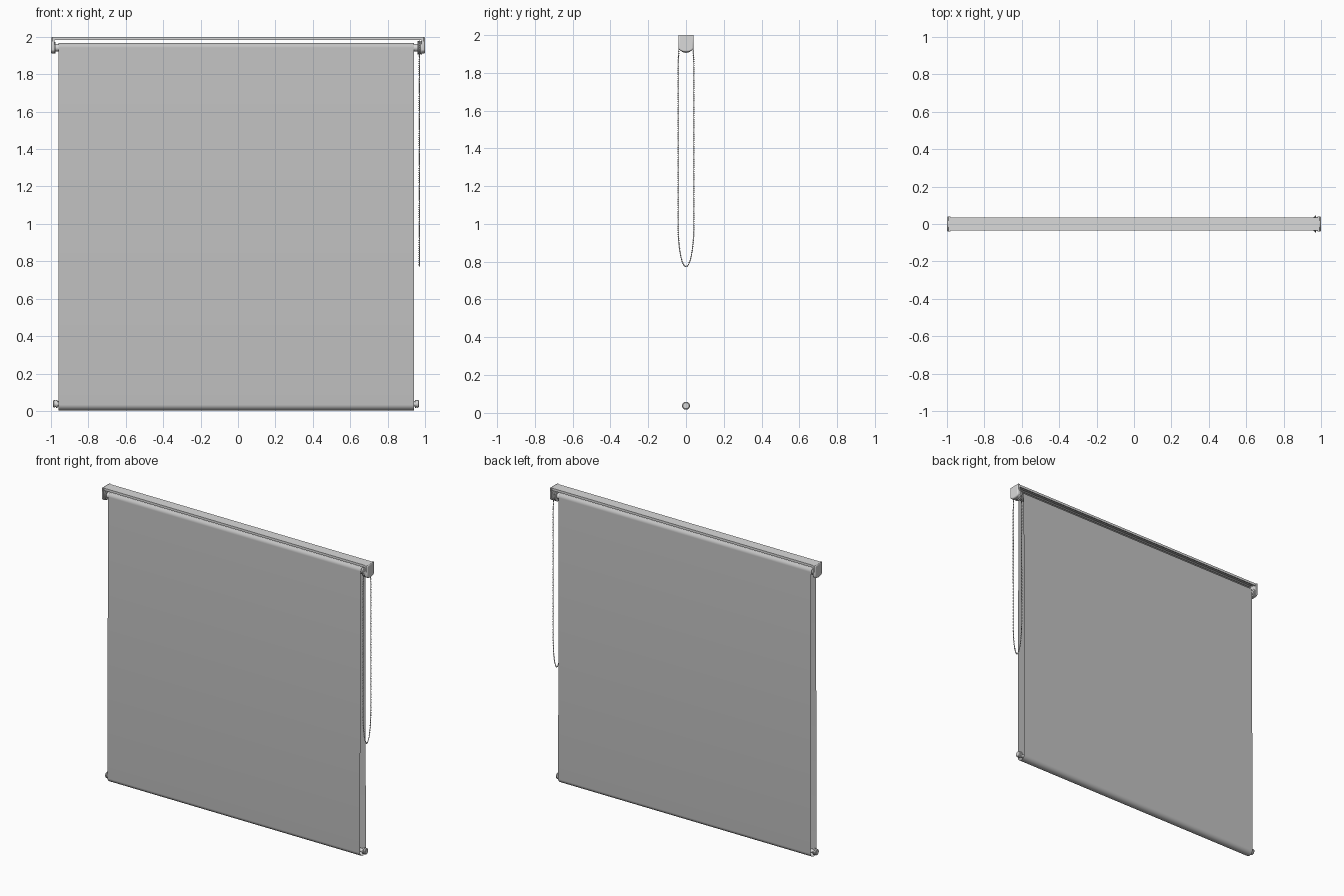
import bpy, bmesh, math
from mathutils import Matrix, Vector

if "Cube" in bpy.data.objects:
    bpy.data.objects.remove(bpy.data.objects["Cube"])


def material(name, v):
    m = bpy.data.materials.new(name)
    m.diffuse_color = (v, v, v, 1)
    m.use_nodes = True
    m.node_tree.nodes["Principled BSDF"].inputs["Base Color"].default_value = m.diffuse_color
    return m


HARDWARE = material("light grey hardware", 0.7)
FABRIC = material("grey fabric", 0.54)


def finish(bm, name, mat, smooth=True, normals=True):
    if normals:
        bmesh.ops.recalc_face_normals(bm, faces=bm.faces)
    me = bpy.data.meshes.new(name)
    bm.to_mesh(me)
    bm.free()
    ob = bpy.data.objects.new(name, me)
    bpy.context.collection.objects.link(ob)
    me.materials.append(mat)
    if smooth:
        bpy.ops.object.select_all(action='DESELECT')
        ob.select_set(True)
        bpy.context.view_layer.objects.active = ob
        bpy.ops.object.shade_smooth_by_angle(angle=math.radians(35))
    return ob


def extrude_x(name, pts, x0, x1, mat, closed=True):
    """Sweep a (y, z) outline along x, with end faces if closed."""
    bm = bmesh.new()
    a = [bm.verts.new((x0, y, z)) for y, z in pts]
    b = [bm.verts.new((x1, y, z)) for y, z in pts]
    n = len(pts)
    for i in range(n):
        j = (i + 1) % n
        bm.faces.new((a[i], a[j], b[j], b[i]))
    if closed:
        bm.faces.new(a[::-1])
        bm.faces.new(b)
    return finish(bm, name, mat)


def lathe_x(name, prof, zc, mat, seg=32):
    """Revolve (x, radius) steps about a horizontal axis at height zc."""
    bm = bmesh.new()
    rings = []
    for x, r in prof:
        rings.append([bm.verts.new((x, r * math.cos(t), zc + r * math.sin(t)))
                      for t in (2 * math.pi * k / seg for k in range(seg))])
    for p, q in zip(rings, rings[1:]):
        for k in range(seg):
            m = (k + 1) % seg
            bm.faces.new((p[k], p[m], q[m], q[k]))
    bm.faces.new(rings[0][::-1])
    bm.faces.new(rings[-1])
    return finish(bm, name, mat)


def arc(r, zc, a0, a1, n):
    return [(r * math.cos(t), zc + r * math.sin(t))
            for t in (math.radians(a0 + (a1 - a0) * i / n) for i in range(n + 1))]


TOP_Z, LOW_Z = 1.942, 0.034

# fabric loop: over the roller, down both sides, around the bottom bar
loop = arc(0.026, TOP_Z, 0, 180, 20) + arc(0.031, LOW_Z, 180, 360, 20)
extrude_x("fabric_loop", loop, -0.96, 0.94, FABRIC, closed=False)

# roller tube and bottom bar
lathe_x("roller_tube", [(-0.96, 0.0245), (0.94, 0.0245)], TOP_Z, HARDWARE)
lathe_x("bottom_bar", [(-0.965, 0.013), (0.945, 0.013)], LOW_Z + 0.003, HARDWARE)

# stepped end caps on the bottom bar
for side, x in ((-1, -0.96), (1, 0.94)):
    steps = [(0, 0.014), (0.006, 0.014), (0.006, 0.021), (0.014, 0.021),
             (0.014, 0.017), (0.018, 0.017), (0.018, 0.021), (0.025, 0.02), (0.028, 0.016)]
    lathe_x("bottom_cap", [(x + side * d, r) for d, r in steps], LOW_Z + 0.004, HARDWARE)

# head rail: shallow open channel with two inner ribs
h, t, lo = 0.035, 0.003, 1.984
rail = [(-h, 2.0), (-h, lo), (-h + 0.008, lo), (-h + 0.008, lo + t), (-h + t, lo + t),
        (-h + t, 2 - t), (-0.012, 2 - t), (-0.012, 1.99), (-0.009, 1.99), (-0.009, 2 - t)]
rail += [(-y, z) for y, z in reversed(rail)]
extrude_x("head_rail", rail, -0.982, 0.982, HARDWARE)

# end brackets: square top, curved bottom, bulging outer face
plate = [(0.04, 2.0), (-0.04, 2.0)]
plate += [(0.04 * -math.cos(math.pi * i / 16), 1.932 - 0.022 * math.sin(math.pi * i / 16))
          for i in range(17)]
for side in (-1, 1):
    ob = extrude_x("end_bracket", plate, side * 0.982, side * 1.0, HARDWARE)
    bm = bmesh.new()
    bm.from_mesh(ob.data)
    outer = [e for e in bm.edges if all(abs(v.co.x) > 0.999 for v in e.verts)]
    bmesh.ops.bevel(bm, geom=outer, offset=0.007, segments=3, affect='EDGES', profile=0.5)
    bm.to_mesh(ob.data)
    bm.free()

# roller hubs and chain wheel
lathe_x("idle_hub", [(-0.984, 0.03), (-0.977, 0.03), (-0.977, 0.02), (-0.955, 0.02)],
        TOP_Z, HARDWARE)
lathe_x("chain_wheel", [(0.984, 0.037), (0.976, 0.037), (0.973, 0.032), (0.967, 0.032),
                        (0.964, 0.037), (0.959, 0.037), (0.959, 0.02), (0.935, 0.02)],
        TOP_Z, HARDWARE)

# bead chain: closed loop over the wheel, hanging down to z = 0.77
CX = 0.97
path = arc(0.036, TOP_Z, 0, 180, 16)
path += [(-0.042, 1.85), (-0.042, 1.1)]
path += [(-0.042 * math.cos(math.pi * i / 24), 1.0 - 0.226 * math.sin(math.pi * i / 24))
         for i in range(25)]
path += [(0.042, 1.1), (0.042, 1.85)]
cu = bpy.data.curves.new("chain_cord", 'CURVE')
cu.dimensions = '3D'
cu.bevel_depth = 0.0016
cu.bevel_resolution = 1
sp = cu.splines.new('POLY')
sp.points.add(len(path) - 1)
for p, (y, z) in zip(sp.points, path):
    p.co = (CX, y, z, 1)
sp.use_cyclic_u = True
cu.materials.append(HARDWARE)
bpy.context.collection.objects.link(bpy.data.objects.new("chain_cord", cu))

bm = bmesh.new()
pts = [Vector((CX, y, z)) for y, z in path]
step, carry = 0.011, 0.0
for a, b in zip(pts, pts[1:] + pts[:1]):
    length = (b - a).length
    while carry < length:
        bmesh.ops.create_icosphere(bm, subdivisions=2, radius=0.004,
                                   matrix=Matrix.Translation(a.lerp(b, carry / length)))
        carry += step
    carry -= length
finish(bm, "chain_beads", HARDWARE, normals=False)
